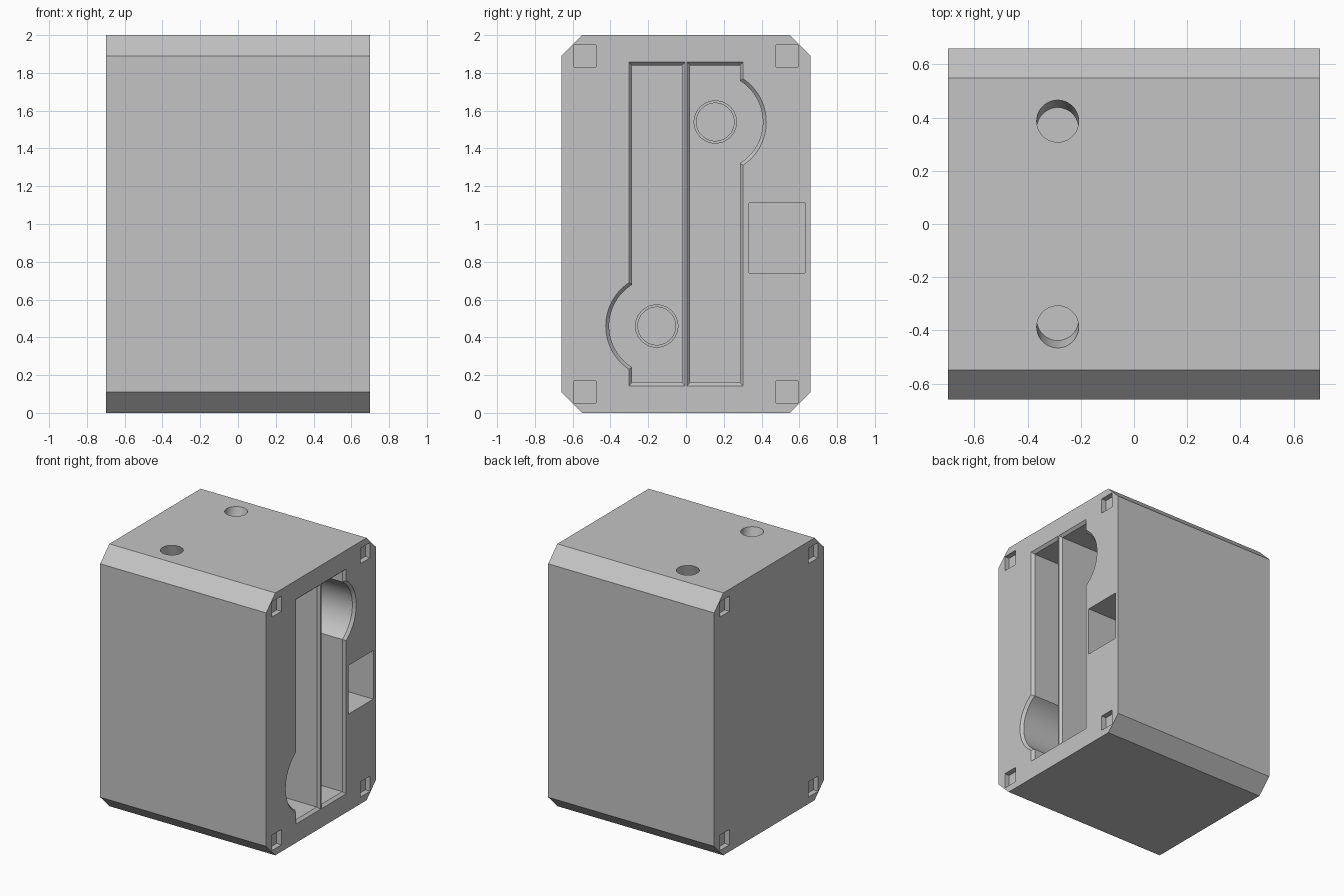
import bpy, bmesh
from math import sin, cos, pi, sqrt, atan2

if "Cube" in bpy.data.objects:
    bpy.data.objects.remove(bpy.data.objects["Cube"], do_unlink=True)

grey = bpy.data.materials.new("light grey")
grey.use_nodes = True
grey.diffuse_color = (0.55, 0.55, 0.55, 1)
grey.node_tree.nodes["Principled BSDF"].inputs["Base Color"].default_value = grey.diffuse_color

HX, HY, H, C = 0.70, 0.66, 2.0, 0.11   # half width, half depth, height, chamfer
BACK = -0.5                            # end wall of the deep pockets


def loft(name, rings):
    """Closed solid through a series of equal-length rings of points."""
    bm = bmesh.new()
    loops = [[bm.verts.new(p) for p in ring] for ring in rings]
    n = len(loops[0])
    for a, b in zip(loops, loops[1:]):
        for i in range(n):
            j = (i + 1) % n
            bm.faces.new((a[i], a[j], b[j], b[i]))
    bm.faces.new(loops[0])
    bm.faces.new(loops[-1])
    bmesh.ops.recalc_face_normals(bm, faces=bm.faces)
    mesh = bpy.data.meshes.new(name)
    bm.to_mesh(mesh)
    bm.free()
    mesh.materials.append(grey)
    obj = bpy.data.objects.new(name, mesh)
    bpy.context.collection.objects.link(obj)
    return obj


def at_x(x, outline):
    return [(x, y, z) for y, z in outline]


def rect(y, z, w, h):
    return [(y - w, z - h), (y + w, z - h), (y + w, z + h), (y - w, z + h)]


def circle(y, z, r, n=48):
    return [(y + r * cos(2 * pi * i / n), z + r * sin(2 * pi * i / n)) for i in range(n)]


def pocket_outline(inset, side):
    """Tall slot with a round bulge; side -1 turns it half a turn."""
    y0, y1, z0, z1 = 0.004 + inset, 0.303 - inset, 0.143 + inset, 1.857 - inset
    cy, cz, r = 0.15, 1.54, 0.275 - inset
    half = atan2(sqrt(r * r - (y1 - cy) ** 2), y1 - cy)
    arc = [-half + 2 * half * i / 24 for i in range(25)]
    pts = [(y0, z0), (y1, z0)]
    pts += [(cy + r * cos(a), cz + r * sin(a)) for a in arc]
    pts += [(y1, z1), (y0, z1)]
    return [(side * y, H / 2 + side * (z - H / 2)) for y, z in pts]


# Chamfered block
section = [(-HY + C, 0), (HY - C, 0), (HY, C), (HY, H - C),
           (HY - C, H), (-HY + C, H), (-HY, H - C), (-HY, C)]
body = loft("housing", [at_x(-HX, section), at_x(HX, section)])
cutters = []

for s in (-1, 1):
    # Deep pocket with bevelled rim
    wide, narrow = pocket_outline(0, s), pocket_outline(0.018, s)
    cutters.append(loft("pocket_cutter", [at_x(HX + 0.05, wide), at_x(HX, wide),
                                          at_x(HX - 0.02, narrow), at_x(BACK, narrow)]))
    # Stepped round recess in the pocket end wall
    for r, depth in ((0.112, 0.02), (0.10, 0.06)):
        ring = circle(s * 0.155, H / 2 + s * 0.54, r)
        cutters.append(loft("recess_cutter", [at_x(BACK + 0.05, ring), at_x(BACK - depth, ring)]))
    # Slanted hole in the top
    rings = []
    for dz in (0.03, -0.087):
        rings.append([(x, y, H + dz) for x, y in
                      circle(-0.287, s * (0.387 + 0.32 * dz), 0.079)])
    cutters.append(loft("top_hole_cutter", rings))
    # Shallow square sockets at the corners of both ends
    for y in (-0.535, 0.535):
        for z in (0.11, H - 0.11):
            sq = rect(y, z, 0.058, 0.058)
            cutters.append(loft("socket_cutter", [at_x(s * (HX + 0.03), sq),
                                                  at_x(s * (HX - 0.04), sq)]))

# Square side opening
sq = rect(0.482, 0.925, 0.148, 0.185)
cutters.append(loft("opening_cutter", [at_x(HX + 0.03, sq), at_x(HX - 0.6, sq)]))

# Carve each cutter out of the housing
bpy.context.view_layer.objects.active = body
for cutter in cutters:
    mod = body.modifiers.new("carve", 'BOOLEAN')
    mod.operation, mod.solver, mod.object = 'DIFFERENCE', 'EXACT', cutter
    bpy.ops.object.modifier_apply(modifier=mod.name)
    bpy.data.objects.remove(cutter, do_unlink=True)

bpy.ops.object.select_all(action='DESELECT')
body.select_set(True)
bpy.ops.object.shade_smooth_by_angle(angle=pi / 6)
